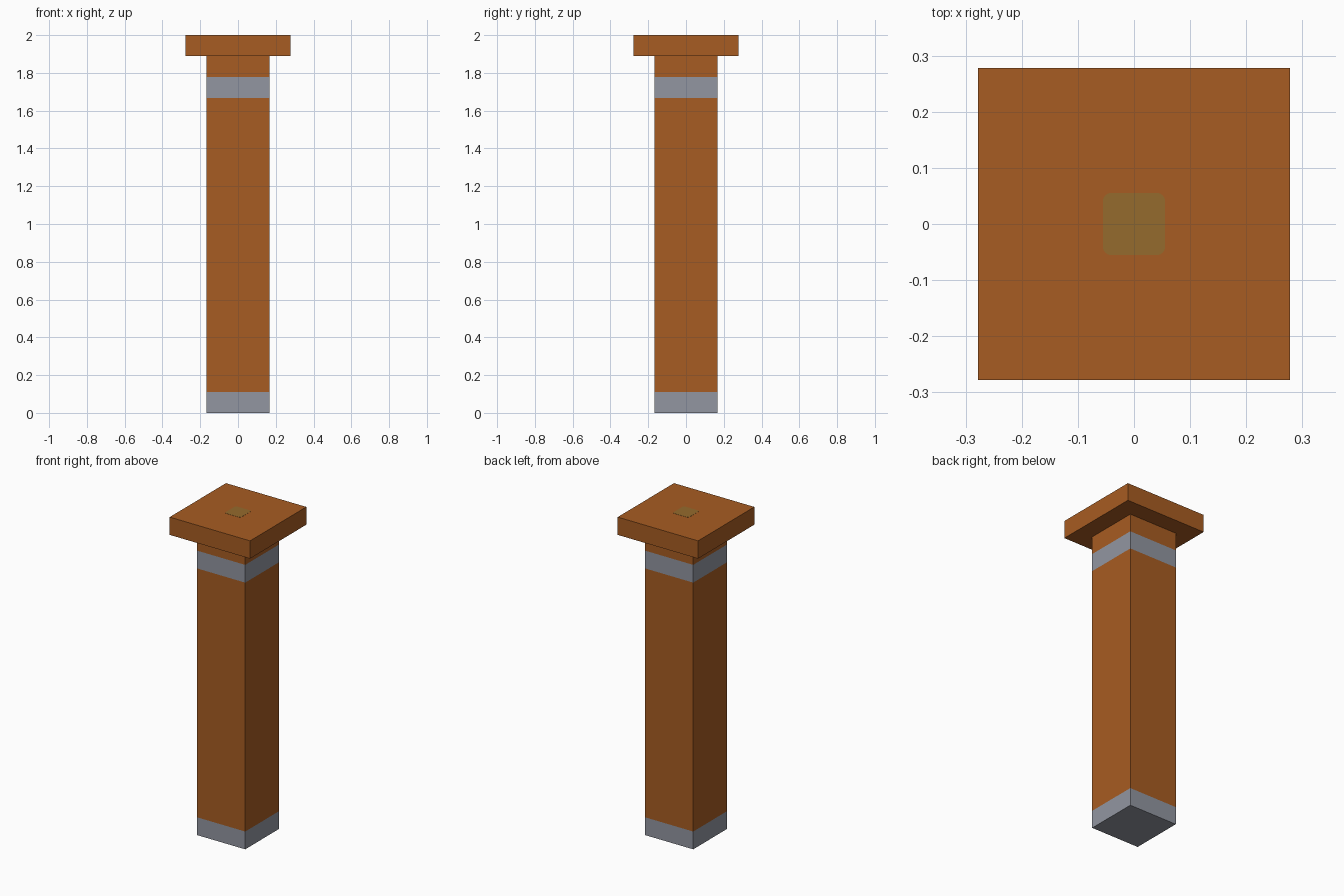
import bpy
import bmesh

U = 1 / 9  # the whole pillar is 18 of these units tall

if "Cube" in bpy.data.objects:
    bpy.data.objects.remove(bpy.data.objects["Cube"], do_unlink=True)


def material(name, rgb):
    """Flat material from display colour values, stored as linear."""
    linear = [((c / 255 + 0.055) / 1.055) ** 2.4 for c in rgb]
    mat = bpy.data.materials.new(name)
    mat.use_nodes = True
    mat.diffuse_color = (*linear, 1)
    bsdf = mat.node_tree.nodes["Principled BSDF"]
    bsdf.inputs["Base Color"].default_value = (*linear, 1)
    bsdf.inputs["Roughness"].default_value = 0.9
    return mat


def box(bm, width, bottom, top):
    """Square box centred on the vertical axis."""
    verts = bmesh.ops.create_cube(bm, size=1)["verts"]
    bmesh.ops.scale(bm, vec=(width, width, top - bottom), verts=verts)
    bmesh.ops.translate(bm, vec=(0, 0, (top + bottom) / 2), verts=verts)


def finish(bm, name, *mats):
    mesh = bpy.data.meshes.new(name)
    bm.to_mesh(mesh)
    bm.free()
    for mat in mats:
        mesh.materials.append(mat)
    obj = bpy.data.objects.new(name, mesh)
    bpy.context.collection.objects.link(obj)
    return obj


wood = material("orange brown wood", (167, 92, 34))
metal = material("grey metal", (146, 150, 161))
olive = material("olive patch", (149, 107, 45))

# Post: cut at the band edges, then coloured by height
bm = bmesh.new()
box(bm, 3 * U, 0, 17 * U)
for level in (1, 15, 16):
    bmesh.ops.bisect_plane(bm, geom=bm.verts[:] + bm.edges[:] + bm.faces[:],
                           plane_co=(0, 0, level * U), plane_no=(0, 0, 1))
for face in bm.faces:
    height = face.calc_center_median().z / U
    face.material_index = int(height < 1 or 15 < height < 16)
finish(bm, "post", wood, metal)

# Cap: wide square slab
bm = bmesh.new()
box(bm, 5 * U, 17 * U, 18 * U)
finish(bm, "cap", wood)

# Patch: thin rounded square in the middle of the cap
bm = bmesh.new()
box(bm, U, 18 * U - 0.004, 18 * U + 0.001)
corners = [e for e in bm.edges if abs(e.verts[0].co.z - e.verts[1].co.z) > 0.001]
bmesh.ops.bevel(bm, geom=corners, offset=0.015, segments=4, profile=0.5,
                affect="EDGES")
finish(bm, "cap_patch", olive)
